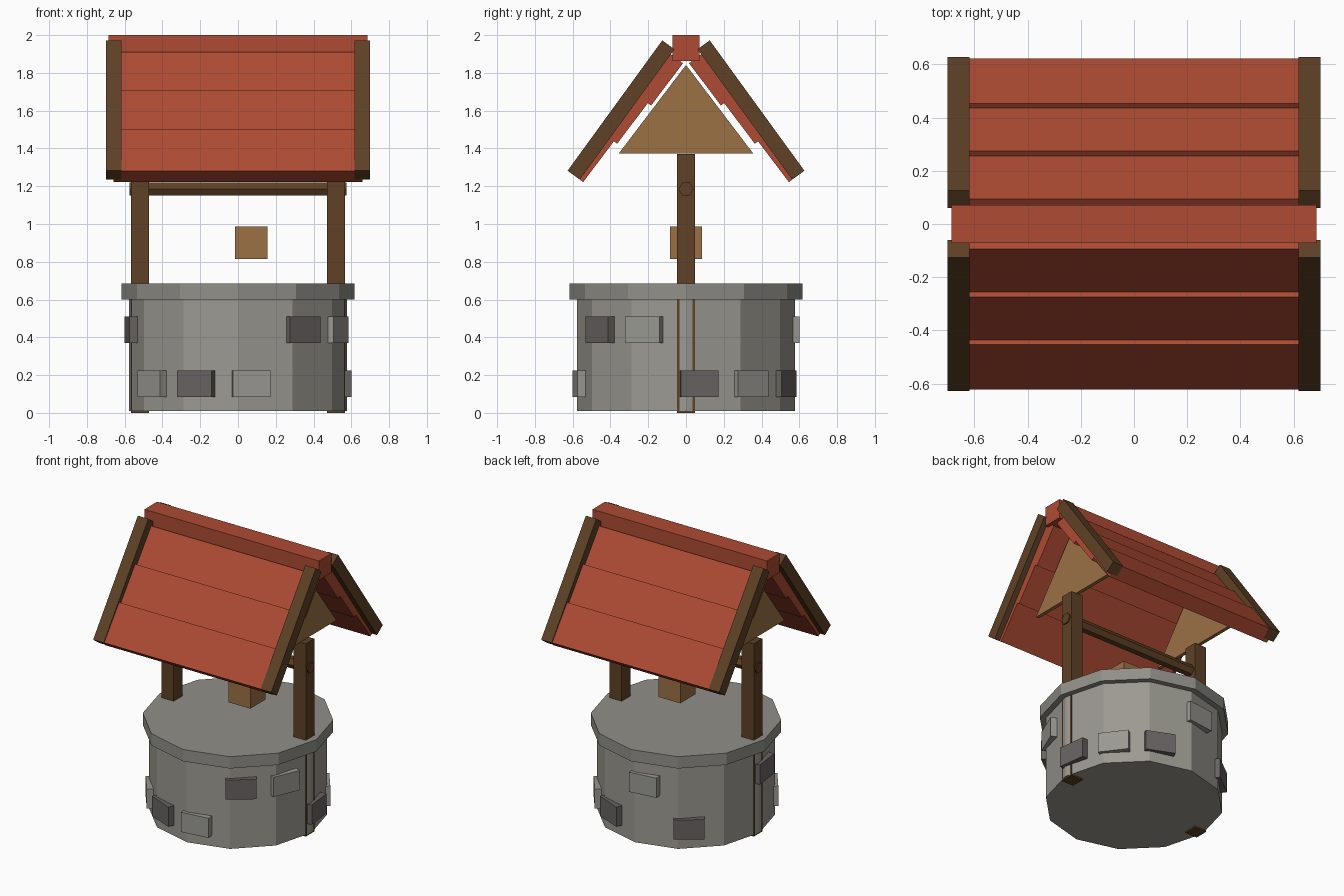
import bpy, bmesh
from math import sin, cos, pi, radians
from mathutils import Matrix, Vector

if "Cube" in bpy.data.objects:
    bpy.data.objects.remove(bpy.data.objects["Cube"])


def material(name, rgb):
    m = bpy.data.materials.new(name)
    m.diffuse_color = (*rgb, 1)
    m.use_nodes = True
    m.node_tree.nodes["Principled BSDF"].inputs["Base Color"].default_value = m.diffuse_color
    return m


WALL = material("wall_grey", (0.33, 0.32, 0.285))
RIM = material("rim_grey", (0.28, 0.275, 0.25))
LIGHT = material("light_stone", (0.32, 0.315, 0.29))
DARK = material("dark_stone", (0.14, 0.125, 0.125))
WOOD = material("dark_wood", (0.112, 0.052, 0.019))
PALE = material("pale_wood", (0.33, 0.165, 0.06))
RED = material("roof_red", (0.42, 0.07, 0.033))


def finish(name, bm, mat):
    bmesh.ops.recalc_face_normals(bm, faces=bm.faces)
    me = bpy.data.meshes.new(name)
    bm.to_mesh(me)
    bm.free()
    me.materials.append(mat)
    ob = bpy.data.objects.new(name, me)
    bpy.context.collection.objects.link(ob)
    return ob


def box(name, lo, hi, mat, turn=0):
    """Box between two corners, then turned about the z axis."""
    lo, hi = Vector(lo), Vector(hi)
    bm = bmesh.new()
    bmesh.ops.create_cube(bm, size=1, matrix=Matrix.Rotation(turn, 4, 'Z')
                          @ Matrix.Translation((lo + hi) / 2)
                          @ Matrix.Diagonal((*(hi - lo), 1)))
    return finish(name, bm, mat)


def drum(name, r, z0, z1, mat):
    """Twelve-sided closed cylinder with a corner on the x axis."""
    bm = bmesh.new()
    ring = [bm.verts.new((r * cos(k * pi / 6), r * sin(k * pi / 6), z0)) for k in range(12)]
    f = bm.faces.new(ring)
    top = bmesh.ops.extrude_face_region(bm, geom=[f])["geom"]
    bmesh.ops.translate(bm, vec=(0, 0, z1 - z0),
                        verts=[v for v in top if isinstance(v, bmesh.types.BMVert)])
    return finish(name, bm, mat)


def prism(name, yz, x0, x1, mat):
    """Profile in the y-z plane, extruded along x."""
    bm = bmesh.new()
    f = bm.faces.new([bm.verts.new((x0, y, z)) for y, z in yz])
    end = bmesh.ops.extrude_face_region(bm, geom=[f])["geom"]
    bmesh.ops.translate(bm, vec=(x1 - x0, 0, 0),
                        verts=[v for v in end if isinstance(v, bmesh.types.BMVert)])
    return finish(name, bm, mat)


def sloped(side, y, z, deg, length, thick):
    """Rectangle rising towards the ridge from its outer lower corner."""
    c, s = cos(radians(deg)), sin(radians(deg))
    pts = [(0, 0), (length, 0), (length, thick), (0, thick)]
    return [(side * (y + a * c + b * s), z + a * s - b * c) for a, b in pts]


# stone well with a closed rim
drum("well_wall", 0.576, 0.01, 0.602, WALL)
drum("well_rim", 0.616, 0.60, 0.684, RIM)

# raised stones, one every 30 degrees with one gap, in two rows
LOW, HIGH = 0.085, 0.37
stones = {0: (LOW, DARK), 1: (LOW, LIGHT), 2: (LOW, DARK), 3: (HIGH, LIGHT),
          4: (LOW, DARK), 6: (HIGH, DARK), 7: (LOW, LIGHT), 8: (LOW, DARK),
          9: (LOW, LIGHT), 10: (HIGH, DARK), 11: (HIGH, LIGHT)}
for k, (z, mat) in stones.items():
    box(f"wall_stone_{k}", (0.53, -0.1, z), (0.592, 0.1, z + 0.14), mat, radians(7 + 30 * k))

# posts, gables and barge boards at both ends
for sx, end in ((-1, "left"), (1, "right")):
    x0, x1 = sorted((sx * 0.472, sx * 0.567))
    box(f"{end}_post", (x0, -0.048, 0), (x1, 0.048, 1.37), WOOD)
    x0, x1 = sorted((sx * 0.50, sx * 0.525))
    prism(f"{end}_gable", [(-0.357, 1.372), (0.357, 1.372), (0, 1.842)], x0, x1, PALE)
    x0, x1 = sorted((sx * 0.617, sx * 0.70))
    for sy, face in ((-1, "back"), (1, "front")):
        prism(f"{face}_{end}_barge_board",
              sloped(-sy, -0.627, 1.282, 54, 0.853, 0.08), x0, x1, WOOD)

# six-sided winding bar through the posts
prism("winding_bar", [(0.04 * cos(k * pi / 3), 1.185 + 0.04 * sin(k * pi / 3))
                      for k in range(6)], -0.575, 0.575, WOOD)

# bucket
box("bucket", (-0.015, -0.086, 0.814), (0.157, 0.086, 0.986), PALE)

# three stepped roof boards on each slope, and the ridge
for sy, face in ((1, "front"), (-1, "back")):
    for row in range(3):
        prism(f"{face}_roof_board_{row}",
              sloped(sy, -0.622 + 0.18 * row, 1.28 + 0.203 * row, 53, 0.28, 0.097),
              -0.66, 0.66, RED)
box("roof_ridge", (-0.686, -0.071, 1.863), (0.686, 0.071, 2.0), RED)
